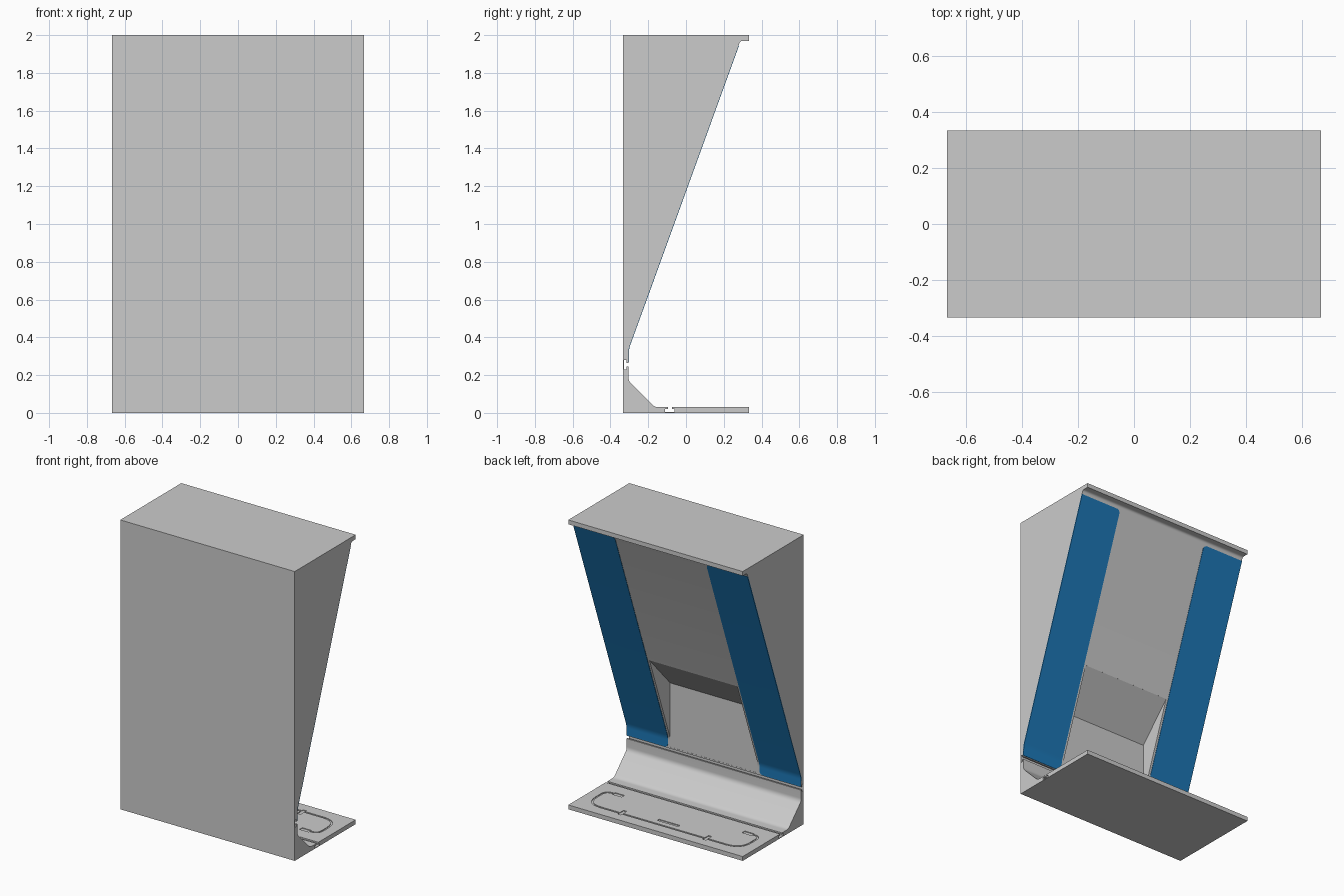
import bpy, bmesh
from mathutils import Vector

if "Cube" in bpy.data.objects:
    bpy.data.objects.remove(bpy.data.objects["Cube"])

W = 0.667    # half width
D = 0.333    # half depth


def fillet(pts, seg=6):
    """Round the corners of a 2D path; each point is (a, b, tangent length)."""
    out = []
    for i, (a, b, r) in enumerate(pts):
        p = Vector((a, b))
        if r == 0:
            out.append(p)
            continue
        q0 = p + (Vector(pts[i - 1][:2]) - p).normalized() * r
        q1 = p + (Vector(pts[(i + 1) % len(pts)][:2]) - p).normalized() * r
        for k in range(seg + 1):
            t = k / seg
            out.append(q0 * (1 - t) ** 2 + p * 2 * t * (1 - t) + q1 * t * t)
    return out


def prism(name, pts, lo, hi, axis="X"):
    """Extrude a 2D outline: (y, z) along X or (x, y) along Z."""
    bm = bmesh.new()
    rings = []
    for h in (lo, hi):
        rings.append([bm.verts.new((h, a, b) if axis == "X" else (a, b, h)) for a, b in pts])
    n = len(pts)
    bm.faces.new(rings[0][::-1])
    bm.faces.new(rings[1])
    for i in range(n):
        j = (i + 1) % n
        bm.faces.new((rings[0][i], rings[0][j], rings[1][j], rings[1][i]))
    bmesh.ops.recalc_face_normals(bm, faces=bm.faces)
    me = bpy.data.meshes.new(name)
    bm.to_mesh(me)
    bm.free()
    ob = bpy.data.objects.new(name, me)
    bpy.context.collection.objects.link(ob)
    return ob


def activate(ob):
    bpy.ops.object.select_all(action="DESELECT")
    ob.select_set(True)
    bpy.context.view_layer.objects.active = ob


def cut(ob, cutter):
    cutter.hide_render = True
    m = ob.modifiers.new("cut", "BOOLEAN")
    m.operation, m.solver, m.object = "DIFFERENCE", "EXACT", cutter
    activate(ob)
    bpy.ops.object.modifier_apply(modifier=m.name)
    bpy.data.objects.remove(cutter)


def ribbon(path, w):
    """Outline of a band of width w around an open path."""
    left, right = [], []
    for i, p in enumerate(path):
        d = (path[min(i + 1, len(path) - 1)] - path[max(i - 1, 0)]).normalized()
        n = Vector((-d.y, d.x)) * w / 2
        left.append(p + n)
        right.append(p - n)
    return left + right[::-1]


# Wedge body with foot, 45 degree kick, top lip and two T-slots
profile = [
    (-D, 0, 0), (D, 0, 0), (D, 0.03, 0),
    (-0.075, 0.03, 0), (-0.075, 0.02, 0), (-0.06, 0.02, 0), (-0.06, 0.005, 0),
    (-0.11, 0.005, 0), (-0.11, 0.02, 0), (-0.095, 0.02, 0), (-0.095, 0.03, 0),
    (-0.165, 0.03, 0.02), (-0.305, 0.17, 0.02),
    (-0.305, 0.245, 0), (-0.316, 0.245, 0), (-0.316, 0.23, 0), (-0.329, 0.23, 0),
    (-0.329, 0.28, 0), (-0.316, 0.28, 0), (-0.316, 0.265, 0), (-0.305, 0.265, 0),
    (-0.305, 0.34, 0.02), (0.287, 1.97, 0.015), (D, 1.97, 0), (D, 2, 0), (-D, 2, 0),
]
body = prism("body", fillet(profile), -W, W)

# Central pocket in the sloping back
pocket = [(-0.306, 0.275), (-0.306, 0.718), (-0.08, 0.96), (0.1, 0.96), (0.1, 0.275)]
cut(body, prism("pocket_cutter", pocket, -0.335, 0.335))

# Shallow channel, clips and handle slot in the foot
channel = fillet([(0.48, 0.03, 0), (0.59, 0.03, 0.05), (0.59, 0.245, 0.11),
                  (-0.59, 0.245, 0.11), (-0.59, 0.03, 0.05), (-0.48, 0.03, 0)])
marks = [(channel, 0.012)]
for s in (-1, 1):
    marks.append(([Vector((s * 0.53, 0.03)), Vector((s * 0.46, 0.03))], 0.03))
    marks.append(([Vector((s * 0.325, 0.20)), Vector((s * 0.325, 0.265))], 0.025))
marks.append(([Vector((-0.08, 0.19)), Vector((0.08, 0.19))], 0.02))
for path, w in marks:
    cut(body, prism("mark_cutter", ribbon(path, w), 0.025, 0.05, "Z"))

# Blue pads down both sides of the slope, with rounded inner corners
blue = bpy.data.materials.new("blue")
blue.diffuse_color = (0.012, 0.19, 0.48, 1)
blue.use_nodes = True
blue.node_tree.nodes["Principled BSDF"].inputs["Base Color"].default_value = blue.diffuse_color
face = fillet([(-0.305, 0.27, 0), (-0.305, 0.34, 0.02), (0.277, 1.943, 0)])
outline = [p + Vector((0.003, 0)) for p in face] + [p - Vector((0.003, 0)) for p in face[::-1]]
for s, side in ((1, "left"), (-1, "right")):
    pad = prism(side + "_pad", outline, s * 0.35, s * W)
    bm = bmesh.new()
    bm.from_mesh(pad.data)
    corners = [e for e in bm.edges
               if all(abs(abs(v.co.x) - 0.35) < 1e-4 for v in e.verts)
               and e.calc_length() < 0.0065 and abs(e.verts[0].co.z - e.verts[1].co.z) < 1e-5]
    bmesh.ops.bevel(bm, geom=corners, offset=0.025, segments=5, profile=0.5, affect="EDGES")
    bm.to_mesh(pad.data)
    bm.free()
    pad.data.materials.append(blue)

for ob in bpy.context.collection.objects:
    activate(ob)
    bpy.ops.object.shade_smooth_by_angle(angle=0.5)
